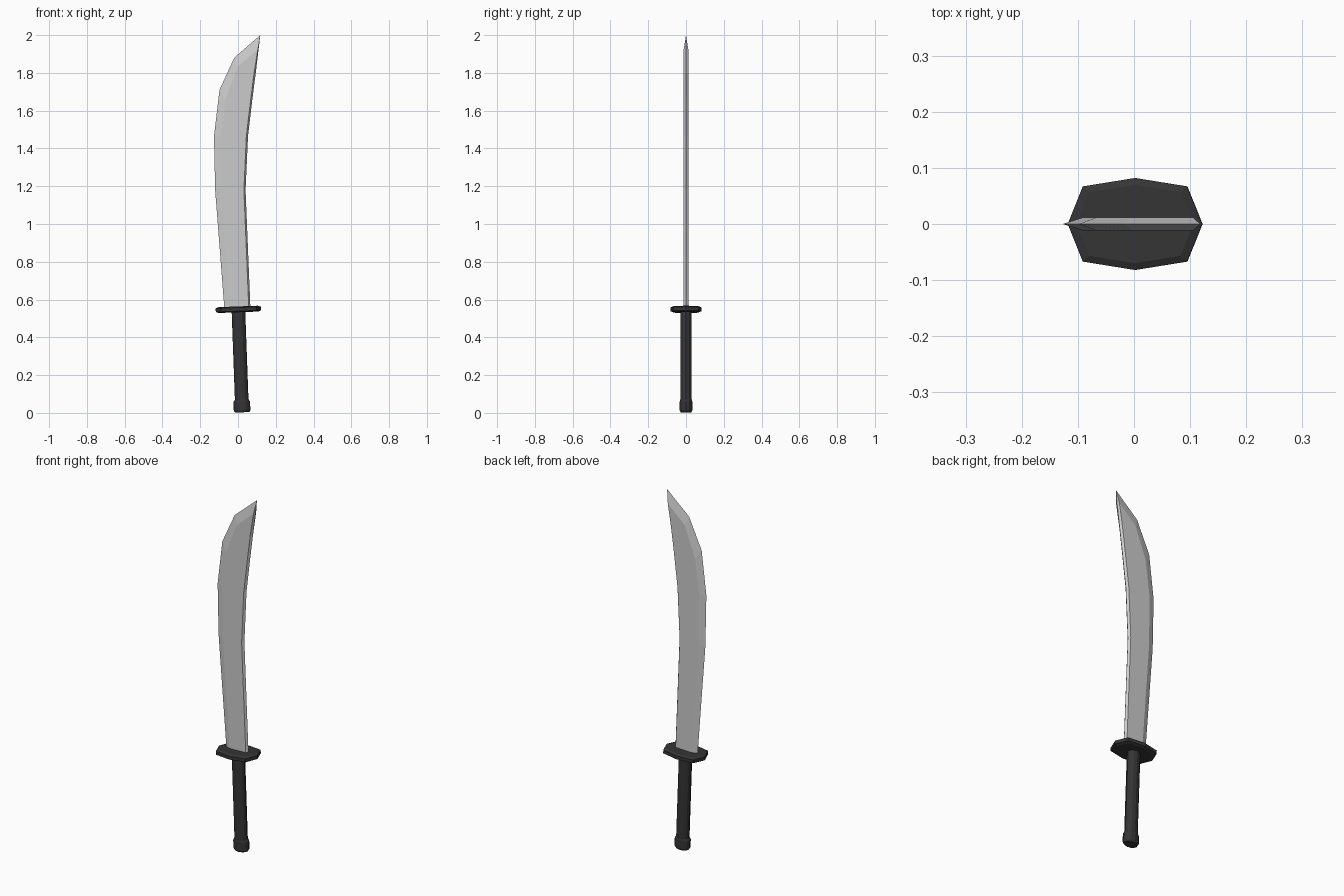
import bpy, bmesh, math

if "Cube" in bpy.data.objects:
    bpy.data.objects.remove(bpy.data.objects["Cube"])

dark = bpy.data.materials.new("dark_grip")
dark.diffuse_color = (0.035, 0.035, 0.035, 1)
dark.use_nodes = True
dark.node_tree.nodes["Principled BSDF"].inputs["Base Color"].default_value = dark.diffuse_color


def loft(name, rings, mat=None):
    """Skin equal-length closed rings, cap both ends, merge collapsed points."""
    bm = bmesh.new()
    rows = [[bm.verts.new(p) for p in ring] for ring in rings]
    n = len(rows[0])
    for a, b in zip(rows, rows[1:]):
        for i in range(n):
            j = (i + 1) % n
            bm.faces.new((a[i], a[j], b[j], b[i]))
    bm.faces.new(rows[0][::-1])
    bm.faces.new(rows[-1])
    bmesh.ops.remove_doubles(bm, verts=bm.verts, dist=1e-5)
    bmesh.ops.recalc_face_normals(bm, faces=bm.faces)
    me = bpy.data.meshes.new(name)
    bm.to_mesh(me)
    bm.free()
    if mat:
        me.materials.append(mat)
    ob = bpy.data.objects.new(name, me)
    bpy.context.collection.objects.link(ob)
    return ob


# Hilt axis leans slightly: parts are lofted upright, then tilted about the pommel
BASE = (0.022, 0, 0.003)
TILT = math.radians(-2.1)


def hilt_part(name, outline, stations):
    """stations: (height, x scale, y scale) applied to a flat outline."""
    ob = loft(name, [[(x * sx, y * sy, z) for x, y in outline]
                     for z, sx, sy in stations], dark)
    ob.location = BASE
    ob.rotation_euler.y = TILT


def circle(n):
    return [(math.cos(2 * math.pi * i / n), math.sin(2 * math.pi * i / n)) for i in range(n)]


# Oval grip and pommel
hilt_part("grip", circle(12), [(0.05, 0.036, 0.030), (0.54, 0.036, 0.030)])
hilt_part("pommel", circle(12), [(0.0, 0.038, 0.028), (0.01, 0.044, 0.034),
                                 (0.055, 0.044, 0.034), (0.067, 0.037, 0.031)])

# Eight-sided guard with chamfered rims
octagon = [(0.12, 0), (0.093, 0.067), (0, 0.082), (-0.093, 0.067),
           (-0.12, 0), (-0.093, -0.067), (0, -0.082), (0.093, -0.067)]
hilt_part("guard", octagon, [(0.530, 0.87, 0.85), (0.536, 1, 1),
                             (0.555, 1, 1), (0.561, 0.87, 0.85)])

# Blade: cutting edge, bevel line and back ridge, each as (x, z) per section
T = 0.012
edge = [(-0.072, 0.55), (-0.121, 1.18), (-0.127, 1.465), (-0.098, 1.71), (-0.02, 1.88), (0.118, 2.0)]
bevel = [(-0.042, 0.55), (-0.088, 1.18), (-0.090, 1.465), (-0.066, 1.66), (0.0, 1.833), (0.105, 1.925)]
ridge = [(0.066, 0.55), (0.040, 1.18), (0.053, 1.465), (0.076, 1.66), (0.094, 1.80), (0.118, 2.0)]
rings = []
for i, (e, b, r) in enumerate(zip(edge, bevel, ridge)):
    s = b if i == len(edge) - 1 else (r[0] - 0.009, r[1])
    rings.append([(e[0], 0, e[1]), (b[0], -T, b[1]), (s[0], -T, s[1]),
                  (r[0], 0, r[1]), (s[0], T, s[1]), (b[0], T, b[1])])
loft("blade", rings)
